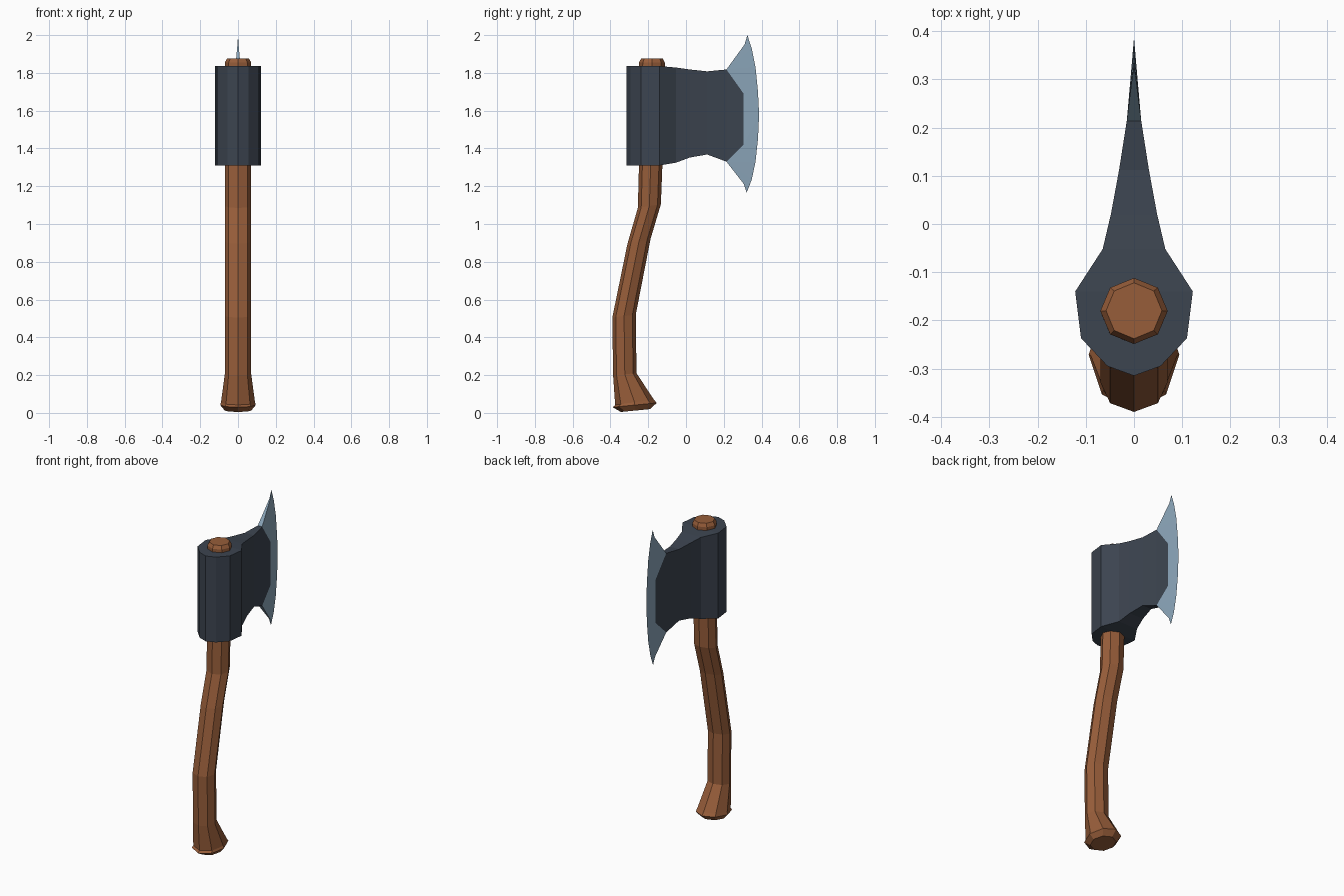
import bpy, bmesh
from math import sin, cos, pi

if "Cube" in bpy.data.objects:
    bpy.data.objects.remove(bpy.data.objects["Cube"])


def make_object(name, bm, color):
    """Clean up a bmesh and turn it into a flat-shaded coloured object."""
    bmesh.ops.remove_doubles(bm, verts=bm.verts, dist=1e-5)
    bmesh.ops.recalc_face_normals(bm, faces=bm.faces)
    mesh = bpy.data.meshes.new(name)
    bm.to_mesh(mesh)
    bm.free()
    mat = bpy.data.materials.new(name + "_colour")
    mat.diffuse_color = (*color, 1)
    mat.use_nodes = True
    mat.node_tree.nodes["Principled BSDF"].inputs["Base Color"].default_value = mat.diffuse_color
    mesh.materials.append(mat)
    obj = bpy.data.objects.new(name, mesh)
    bpy.context.collection.objects.link(obj)
    return obj


def face(bm, *pts):
    bm.faces.new([bm.verts.new(p) for p in pts])


# Handle: eight-sided rings given as back y, z, front y, z, half width
rings = [
    (-0.345, 0.005, -0.19, 0.02, 0.07),
    (-0.388, 0.03, -0.155, 0.053, 0.094),
    (-0.375, 0.042, -0.17, 0.07, 0.09),
    (-0.386, 0.20, -0.262, 0.21, 0.07),
    (-0.39, 0.505, -0.266, 0.52, 0.07),
    (-0.31, 0.895, -0.188, 0.92, 0.07),
    (-0.255, 1.085, -0.133, 1.105, 0.07),
    (-0.249, 1.31, -0.125, 1.31, 0.07),
    (-0.249, 1.855, -0.112, 1.855, 0.07),
    (-0.238, 1.875, -0.122, 1.875, 0.058),
]
bm = bmesh.new()
loops = []
for yb, zb, yf, zf, w in rings:
    loop = []
    for i in range(8):
        a = i * pi / 4
        t = (1 + sin(a)) / 2
        loop.append(bm.verts.new((w * cos(a), yb + (yf - yb) * t, zb + (zf - zb) * t)))
    loops.append(loop)
for lo, hi in zip(loops, loops[1:]):
    for i in range(8):
        j = (i + 1) % 8
        bm.faces.new((lo[i], lo[j], hi[j], hi[i]))
bm.faces.new(loops[0])
bm.faces.new(loops[-1])
make_object("handle", bm, (0.31, 0.11, 0.042))

# Head: stations from the poll to the bit as half width, y, bottom z, top z
stations = [
    (0.0, -0.315, 1.31, 1.836),
    (0.055, -0.295, 1.31, 1.836),
    (0.11, -0.237, 1.31, 1.836),
    (0.122, -0.14, 1.31, 1.836),
    (0.065, -0.052, 1.325, 1.828),
    (0.048, 0.02, 1.352, 1.818),
    (0.031, 0.112, 1.368, 1.808),
    (0.015, 0.214, 1.33, 1.818),
    (0.007, 0.305, 1.42, 1.69),
]
bm = bmesh.new()
for (x0, y0, b0, t0), (x1, y1, b1, t1) in zip(stations, stations[1:]):
    for s in (-1, 1):
        face(bm, (s * x0, y0, b0), (s * x1, y1, b1), (s * x1, y1, t1), (s * x0, y0, t0))
    for z0, z1 in ((b0, b1), (t0, t1)):
        pts = [(x0, y0, z0), (x1, y1, z1), (-x1, y1, z1)]
        if x0:
            pts.append((-x0, y0, z0))
        face(bm, *pts)
x, y, b, t = stations[-1]
face(bm, (x, y, b), (-x, y, b), (-x, y, t), (x, y, t))
make_object("axe_head", bm, (0.045, 0.058, 0.08))

# Cutting edge: flat facets from the end of the head out to a thin curved edge
inner = [(0.015, 0.214, 1.818), (0.007, 0.305, 1.69), (0.007, 0.305, 1.42), (0.015, 0.214, 1.33)]
edge = [(0, 0.325, 2.0), (0, 0.348, 1.93), (0, 0.368, 1.83), (0, 0.381, 1.70), (0, 0.387, 1.58),
        (0, 0.381, 1.45), (0, 0.368, 1.33), (0, 0.348, 1.235), (0, 0.321, 1.165)]
horns = [(0.003, 0.31, 1.95), (0.003, 0.306, 1.212)]
bm = bmesh.new()
for s in (-1, 1):
    a, b, c, d, h, k = [(s * p[0], p[1], p[2]) for p in inner + horns]
    fans = [(h, edge[0:2]), (a, [h] + edge[1:3]), (b, [a] + edge[2:4]),
            (b, edge[3:5] + [c]), (c, edge[4:6]), (c, edge[5:7] + [d]),
            (d, edge[6:8] + [k]), (k, edge[7:9])]
    for p, rest in fans:
        pts = [p] + rest
        for i in range(1, len(pts) - 1):
            face(bm, pts[0], pts[i], pts[i + 1])
flip = lambda p: (-p[0], p[1], p[2])
for root, horn, tip in ((inner[0], horns[0], edge[0]), (inner[3], horns[1], edge[-1])):
    face(bm, root, horn, flip(horn), flip(root))
    face(bm, horn, tip, flip(horn))
make_object("cutting_edge", bm, (0.26, 0.38, 0.49))
